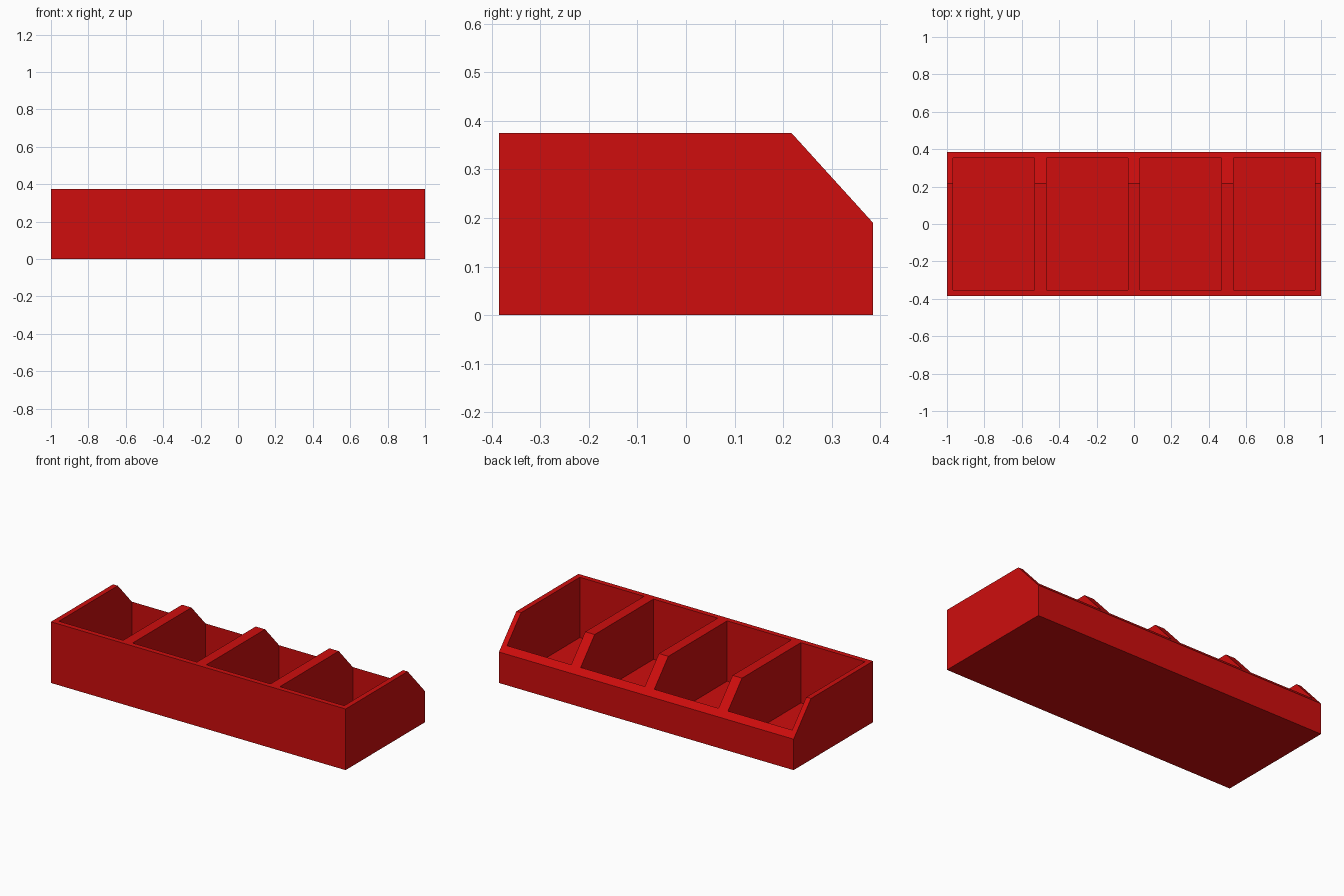
import bpy
import bmesh

if "Cube" in bpy.data.objects:
    bpy.data.objects.remove(bpy.data.objects["Cube"])

HALF_DEPTH, HEIGHT = 0.385, 0.375
WALL, FLOOR, POCKETS = 0.032, 0.005, 4

red = bpy.data.materials.new("red plastic")
red.use_nodes = True
colour = (0.62, 0.004, 0.004, 1)
red.diffuse_color = colour
red.node_tree.nodes["Principled BSDF"].inputs["Base Color"].default_value = colour


def extrude_profile(name, profile, x0, x1):
    """Extrude a (y, z) outline along x into a closed solid."""
    bm = bmesh.new()
    face = bm.faces.new([bm.verts.new((x0, y, z)) for y, z in profile])
    moved = bmesh.ops.extrude_face_region(bm, geom=[face])["geom"]
    verts = [v for v in moved if isinstance(v, bmesh.types.BMVert)]
    bmesh.ops.translate(bm, verts=verts, vec=(x1 - x0, 0, 0))
    bmesh.ops.recalc_face_normals(bm, faces=bm.faces)
    mesh = bpy.data.meshes.new(name)
    bm.to_mesh(mesh)
    bm.free()
    mesh.materials.append(red)
    obj = bpy.data.objects.new(name, mesh)
    bpy.context.collection.objects.link(obj)
    return obj


# Tray body with the bevelled back edge
tray = extrude_profile("tray_body", [
    (-HALF_DEPTH, 0), (HALF_DEPTH, 0), (HALF_DEPTH, 0.19),
    (0.217, HEIGHT), (-HALF_DEPTH, HEIGHT)], -1, 1)

# Four equal pockets; dividers are twice as thick as the outer walls
pitch = 2 / POCKETS
inner = HALF_DEPTH - WALL
pocket_outline = [(-inner, FLOOR), (inner, FLOOR), (inner, 1), (-inner, 1)]
cutters = []
for i in range(POCKETS):
    left = -1 + i * pitch
    cutter = extrude_profile(f"pocket_cutter_{i + 1}", pocket_outline,
                             left + WALL, left + pitch - WALL)
    cutter.hide_render = True
    cutters.append(cutter)
    cut = tray.modifiers.new(f"pocket_{i + 1}", "BOOLEAN")
    cut.operation, cut.solver, cut.object = "DIFFERENCE", "EXACT", cutter

# Bake the cuts and discard the cutters
bpy.context.view_layer.objects.active = tray
for name in [m.name for m in tray.modifiers]:
    bpy.ops.object.modifier_apply(modifier=name)
for cutter in cutters:
    bpy.data.objects.remove(cutter)
